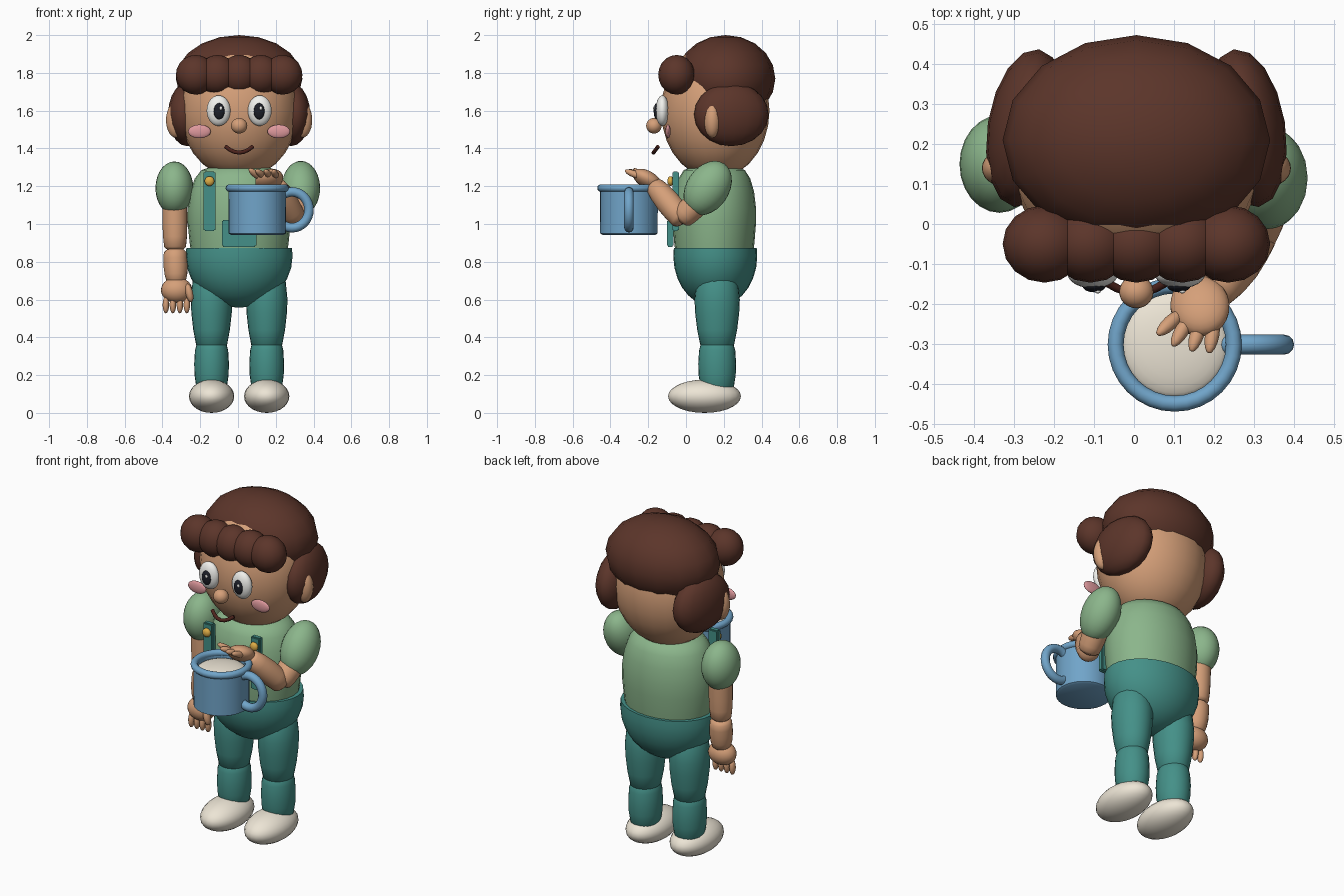
import bpy, bmesh, math
from mathutils import Vector, Matrix, Euler

if "Cube" in bpy.data.objects:
    bpy.data.objects.remove(bpy.data.objects["Cube"])

X0 = 0.006  # slight sideways offset of the figure


def material(name, r, g, b):
    m = bpy.data.materials.new(name)
    m.diffuse_color = [(c / 255) ** 2.2 for c in (r, g, b)] + [1]
    m.use_nodes = True
    m.node_tree.nodes["Principled BSDF"].inputs["Base Color"].default_value = m.diffuse_color
    return m


SKIN = material("skin", 212, 158, 120)
HAIR = material("hair", 92, 56, 46)
SHIRT = material("shirt_green", 138, 180, 138)
TEAL = material("trouser_teal", 70, 143, 135)
BLUE = material("mug_blue", 112, 163, 200)
CREAM = material("cream", 236, 228, 212)
WHITE = material("eye_white", 240, 240, 236)
DARK = material("pupil_dark", 34, 36, 44)
PINK = material("cheek_pink", 222, 152, 156)
GOLD = material("gold", 222, 172, 72)
LIP = material("mouth_brown", 78, 40, 34)


def finish(bm, name, mat, matrix=None):
    if matrix is not None:
        bm.transform(matrix)
    bmesh.ops.recalc_face_normals(bm, faces=bm.faces)
    me = bpy.data.meshes.new(name)
    bm.to_mesh(me)
    bm.free()
    me.materials.append(mat)
    ob = bpy.data.objects.new(name, me)
    bpy.context.collection.objects.link(ob)
    bpy.ops.object.select_all(action='DESELECT')
    ob.select_set(True)
    bpy.context.view_layer.objects.active = ob
    bpy.ops.object.shade_smooth_by_angle(angle=math.radians(50))
    return ob


def ball(name, mat, c, r, rot=(0, 0, 0), seg=24, rings=14):
    bm = bmesh.new()
    bmesh.ops.create_uvsphere(bm, u_segments=seg, v_segments=rings, radius=1)
    e = Euler([math.radians(a) for a in rot])
    return finish(bm, name, mat, Matrix.LocRotScale(Vector(c), e, Vector(r)))


def lathe(name, mat, profile, matrix, seg=24):
    # profile: (radius, height) pairs from bottom to top, ends capped
    bm = bmesh.new()
    loops = [[bm.verts.new((r * math.cos(2 * math.pi * i / seg),
                            r * math.sin(2 * math.pi * i / seg), z))
              for i in range(seg)] for r, z in profile]
    for a, b in zip(loops, loops[1:]):
        for i in range(seg):
            j = (i + 1) % seg
            bm.faces.new((a[i], a[j], b[j], b[i]))
    bm.faces.new(loops[0])
    bm.faces.new(loops[-1])
    return finish(bm, name, mat, matrix)


def limb(name, mat, p0, p1, r0, rm, r1):
    # tapered barrel with rounded ends between two points
    p0, p1 = Vector(p0), Vector(p1)
    d = p1 - p0
    L = d.length
    prof = [(r0 * .4, -r0 * .38), (r0 * .78, -r0 * .22), (r0, 0), ((r0 + rm * 2) / 3, L * .22),
            (rm, L * .5), ((r1 + rm * 2) / 3, L * .78), (r1, L), (r1 * .78, L + r1 * .22),
            (r1 * .4, L + r1 * .38)]
    return lathe(name, mat, prof, Matrix.Translation(p0) @ d.to_track_quat('Z', 'Y').to_matrix().to_4x4(), 20)


def tube(name, mat, pts, r, closed=False, seg=12):
    # round tube along a planar path
    bm = bmesh.new()
    P = [Vector(p) for p in pts]
    n = len(P)
    nrm = (P[n // 3] - P[0]).cross(P[2 * n // 3] - P[0]).normalized()
    loops = []
    for k, p in enumerate(P):
        a = P[(k - 1) % n] if closed or k else p
        b = P[(k + 1) % n] if closed or k < n - 1 else p
        s = (b - a).normalized().cross(nrm)
        loops.append([bm.verts.new(p + r * (s * math.cos(2 * math.pi * i / seg) + nrm * math.sin(2 * math.pi * i / seg)))
                      for i in range(seg)])
    for k in range(n if closed else n - 1):
        a, b = loops[k], loops[(k + 1) % n]
        for i in range(seg):
            j = (i + 1) % seg
            bm.faces.new((a[i], a[j], b[j], b[i]))
    if not closed:
        bm.faces.new(loops[0])
        bm.faces.new(loops[-1])
    return finish(bm, name, mat)


def box(name, mat, c, size):
    bm = bmesh.new()
    bmesh.ops.create_cube(bm, size=1, matrix=Matrix.LocRotScale(Vector(c), None, Vector(size)))
    bmesh.ops.bevel(bm, geom=bm.edges[:], offset=.006, segments=2, affect='EDGES')
    return finish(bm, name, mat)


# head and hair
ball("head", SKIN, (X0, .155, 1.6), (.312, .287, .36))
ball("hair_cap", HAIR, (X0, .21, 1.77), (.335, .263, .23), seg=16, rings=10)
for k in range(5):
    ball(f"fringe_curl_{k}", HAIR, (X0 + (k - 2) * .115, -.05, 1.79), (.105, .097, .105), seg=16, rings=10)
for s, side in ((-1, "left"), (1, "right")):
    ball(f"{side}_side_hair", HAIR, (X0 + s * .275, .24, 1.58), (.098, .2, .168), (0, 0, s * 9), 16, 10)
    ball(f"{side}_ear", SKIN, (X0 + s * .335, .14, 1.55), (.052, .045, .093))

    # face
    ball(f"{side}_eye", WHITE, (X0 + s * .109, -.125, 1.6), (.063, .036, .081))
    ball(f"{side}_pupil", DARK, (X0 + s * .106, -.155, 1.597), (.029, .016, .043))
    ball(f"{side}_eye_glint", WHITE, (X0 + s * .106 + .009, -.169, 1.613), (.008, .005, .01), seg=12, rings=8)
    ball(f"{side}_cheek", PINK, (X0 + s * .21, -.095, 1.49), (.06, .014, .036))

    # legs and shoes
    lx = X0 + s * .146
    lathe(f"{side}_thigh", TEAL, [(.05, .33), (.082, .36), (.097, .44), (.107, .53), (.11, .6), (.1, .7), (.06, .77)],
          Matrix.Translation((lx, .165, 0)) @ Matrix.Diagonal((1, 1.09, 1, 1)))
    lathe(f"{side}_shin", TEAL, [(.06, .1), (.08, .13), (.09, .2), (.092, .26), (.088, .33), (.078, .37), (.05, .4)],
          Matrix.Translation((lx, .165, 0)) @ Matrix.Diagonal((1, 1.09, 1, 1)))
    ball(f"{side}_shoe", CREAM, (lx, .098, .088), (.12, .193, .088))

    # straps and buttons
    box(f"{side}_strap", TEAL, (X0 + s * .157, -.055, 1.12), (.062, .034, .315))
    ball(f"{side}_button", GOLD, (X0 + s * .157, -.082, 1.227), (.026, .017, .026), seg=16, rings=8)

ball("nose", SKIN, (X0, -.17, 1.52), (.043, .041, .041))
tube("mouth", LIP, [(X0 + .072 * t, -.172 + .024 * t * t, 1.378 + .032 * t * t)
                    for t in (-1, -.66, -.33, 0, .33, .66, 1)], .0105, seg=10)

# torso
lathe("shirt", SHIRT, [(.25, .82), (.262, .9), (.272, 1.0), (.273, 1.08), (.26, 1.17), (.235, 1.24),
                       (.2, 1.285), (.14, 1.305)],
      Matrix.Translation((X0, .15, 0)) @ Matrix.Diagonal((1, .81, 1, 1)))
hip = [(math.cos(a), math.sin(a)) for a in [math.radians(d) for d in (-86, -75, -62, -50, -38, -26, -13, 0, 9)]]
lathe("trouser_top", TEAL, [(.283 * c, .83 + .272 * s) for c, s in hip],
      Matrix.Translation((X0, .155, 0)) @ Matrix.Diagonal((1, .785, 1, 1)), 28)
box("chest_pocket", TEAL, (X0, -.083, .95), (.182, .034, .142))

# hanging arm
ball("left_sleeve", SHIRT, (-.337, .15, 1.19), (.1, .122, .141))
limb("left_upper_arm", SKIN, (-.335, .15, 1.12), (-.333, .145, .88), .066, .066, .058)
limb("left_forearm", SKIN, (-.333, .145, .85), (-.327, .13, .70), .06, .064, .052)
ball("left_hand", SKIN, (-.325, .12, .65), (.083, .065, .068))
for k in range(4):
    x = -.382 + k * .037
    ball(f"left_finger_{k}", SKIN, (x, .105, .572), (.017, .021, .045), seg=12, rings=8)
ball("left_thumb", SKIN, (-.258, .075, .635), (.02, .024, .05), (0, -12, 0), 12, 8)

# raised arm
ball("right_sleeve", SHIRT, (.333, .115, 1.19), (.102, .113, .156), (-34, 0, 0))
limb("right_upper_arm", SKIN, (.325, .08, 1.13), (.302, -.02, 1.035), .068, .068, .06)
limb("right_forearm", SKIN, (.3, -.025, 1.03), (.205, -.165, 1.2), .06, .066, .05)
ball("right_hand", SKIN, (.165, -.205, 1.235), (.074, .085, .045), (-30, 0, 20))
tips = [(.075, -.262), (.105, -.292), (.148, -.306), (.19, -.31)]
for k, (tx, ty) in enumerate(tips):
    base = Vector((.115 + k * .03, -.225, 1.245))
    tip = Vector((tx, ty, 1.278))
    e = (tip - base).to_track_quat('Z', 'Y').to_euler()
    ball(f"right_finger_{k}", SKIN, base.lerp(tip, .6), (.018, .018, .052),
         [math.degrees(a) for a in e], 12, 8)

# mug with drink
MUG = Vector((.102, -.302, 0))
lathe("mug_body", BLUE, [(.14, .943), (.152, .95), (.153, 1.195), (.132, 1.195), (.13, .98)],
      Matrix.Translation(MUG), 32)
ring = [2 * math.pi * i / 32 for i in range(32)]
tube("mug_rim", BLUE, [MUG + Vector((.148 * math.cos(a), .148 * math.sin(a), 1.19)) for a in ring], .02, True)
tube("mug_handle", BLUE, [(.286 + .09 * math.cos(a), -.302, 1.075 + .095 * math.sin(a)) for a in ring], .025, True)
ball("drink", CREAM, MUG + Vector((0, 0, 1.155)), (.135, .135, .035), seg=32)
